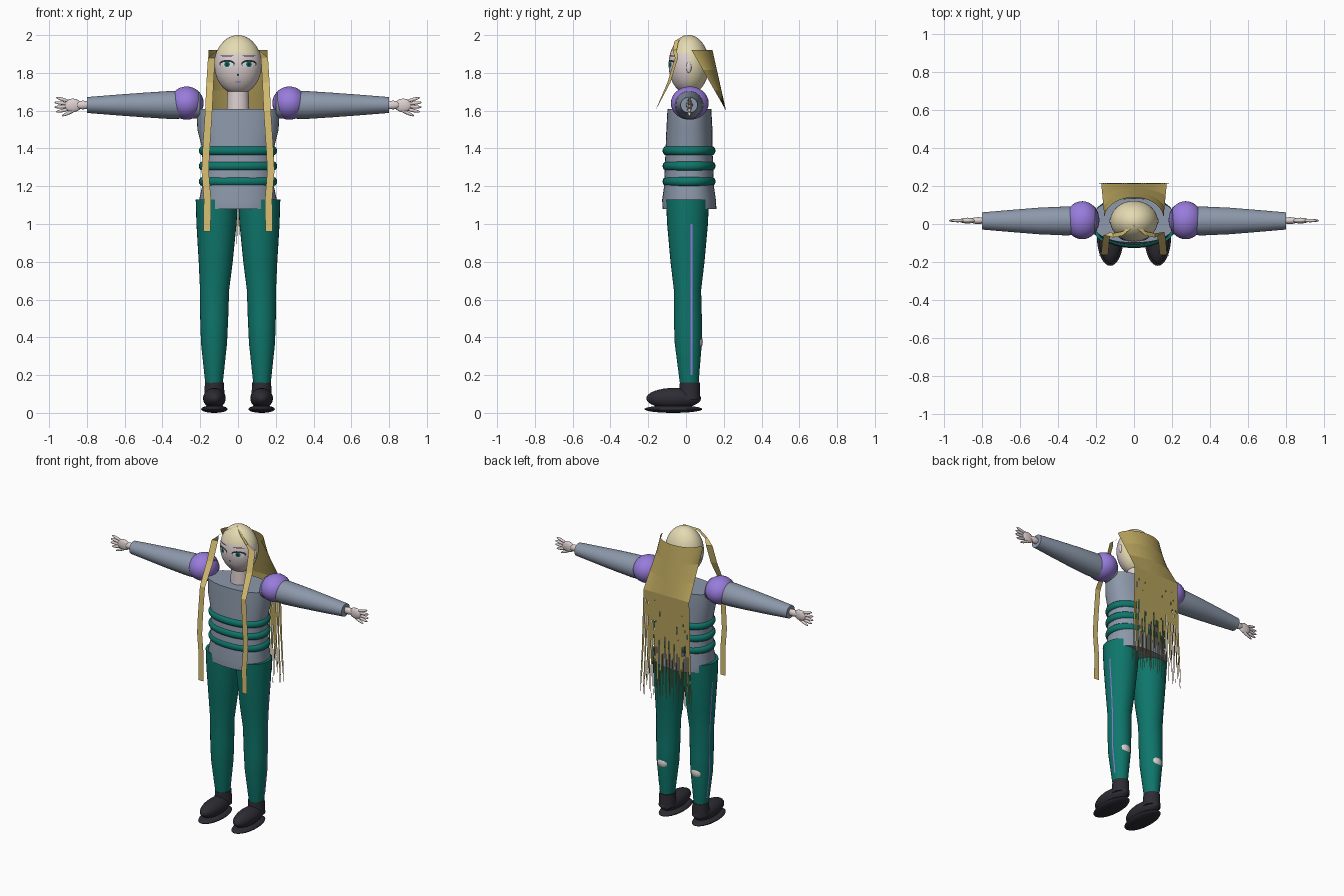
import bpy, bmesh, math, random
from mathutils import Vector

random.seed(4)
cube = bpy.data.objects.get("Cube")
if cube:
    bpy.data.objects.remove(cube, do_unlink=True)


def material(name, r, g, b):
    def lin(c):
        c /= 255
        return c / 12.92 if c < 0.04 else ((c + 0.055) / 1.055) ** 2.4
    col = (lin(r), lin(g), lin(b), 1)
    m = bpy.data.materials.new(name)
    m.use_nodes = True
    m.diffuse_color = col
    bsdf = m.node_tree.nodes["Principled BSDF"]
    bsdf.inputs["Base Color"].default_value = col
    bsdf.inputs["Roughness"].default_value = 0.8
    return m


SKIN = material("pale skin", 222, 208, 208)
CAP = material("cream blonde", 228, 218, 178)
LOCK = material("light blonde", 216, 192, 116)
BACK = material("dark blonde", 180, 160, 90)
GREY = material("slate grey", 140, 152, 170)
TEAL = material("teal", 14, 118, 107)
PURPLE = material("violet", 152, 124, 220)
BLACK = material("charcoal", 46, 44, 52)
WHITE = material("eye white", 240, 240, 245)


def finish(name, bm, mat, smooth=True):
    me = bpy.data.meshes.new(name)
    bm.to_mesh(me)
    bm.free()
    ob = bpy.data.objects.new(name, me)
    bpy.context.collection.objects.link(ob)
    me.materials.append(mat)
    if smooth:
        bpy.ops.object.select_all(action='DESELECT')
        ob.select_set(True)
        bpy.context.view_layer.objects.active = ob
        bpy.ops.object.shade_smooth_by_angle(angle=math.radians(40))
    return ob


def loft(name, rings, mat, axis='z', n=32, power=2.0):
    """Rings are (c1, c2, along, r1, r2); closed with flat caps."""
    bm = bmesh.new()
    rows = []
    for c1, c2, t, r1, r2 in rings:
        row = []
        for i in range(n):
            a = math.tau * i / n
            ca, sa = math.cos(a), math.sin(a)
            p = c1 + r1 * math.copysign(abs(ca) ** (2 / power), ca)
            q = c2 + r2 * math.copysign(abs(sa) ** (2 / power), sa)
            row.append(bm.verts.new((p, q, t) if axis == 'z' else (t, p, q)))
        rows.append(row)
    for a, b in zip(rows, rows[1:]):
        for i in range(n):
            j = (i + 1) % n
            bm.faces.new((a[i], a[j], b[j], b[i]))
    bm.faces.new(rows[0])
    bm.faces.new(rows[-1])
    bmesh.ops.recalc_face_normals(bm, faces=bm.faces)
    return finish(name, bm, mat)


def ball(name, loc, rad, mat, seg=32):
    bm = bmesh.new()
    bmesh.ops.create_uvsphere(bm, u_segments=seg, v_segments=seg // 2, radius=1)
    bmesh.ops.scale(bm, vec=rad, verts=bm.verts)
    bmesh.ops.translate(bm, vec=loc, verts=bm.verts)
    return finish(name, bm, mat)


def add_ribbon(bm, path):
    """Path items are (centre, half-width vector)."""
    prev = None
    for c, w in path:
        c, w = Vector(c), Vector(w)
        cur = bm.verts.new(c - w), bm.verts.new(c + w)
        if prev:
            bm.faces.new((prev[0], prev[1], cur[1], cur[0]))
        prev = cur


def ribbon(name, path, mat):
    bm = bmesh.new()
    add_ribbon(bm, path)
    return finish(name, bm, mat, False)


# Head with cap of hair coloured by position
HC, HR = Vector((0, 0.015, 1.843)), Vector((0.125, 0.107, 0.157))
head = ball("head", HC, HR, SKIN, 48)
head.data.materials.append(CAP)
for f in head.data.polygons:
    if f.center.z > 1.91 or f.center.y > 0.015:
        f.material_index = 1
loft("neck", [(0, 0.02, 1.6, 0.06, 0.055), (0, 0.02, 1.74, 0.055, 0.05)], SKIN)


def face_plate(name, x, z, rx, rz, lift, mat):
    """Thin oval lying on the front of the head."""
    bm = bmesh.new()

    def on_head(px, pz):
        d = 1 - (px / HR.x) ** 2 - ((pz - HC.z) / HR.z) ** 2
        return bm.verts.new((px, HC.y - HR.y * math.sqrt(max(d, 0)) - lift, pz))
    n, rows = 20, []
    for k in (0.35, 0.7, 1):
        rows.append([on_head(x + k * rx * math.cos(math.tau * i / n),
                             z + k * rz * math.sin(math.tau * i / n)) for i in range(n)])
    bm.faces.new(rows[0])
    for a, b in zip(rows, rows[1:]):
        for i in range(n):
            bm.faces.new((a[i], b[i], b[(i + 1) % n], a[(i + 1) % n]))
    finish(name, bm, mat)


face_plate("mouth", 0, 1.752, 0.016, 0.003, 0.002, PURPLE)
face_plate("nose", 0, 1.79, 0.006, 0.006, 0.002, BLACK)

# Torso, bands round the waist
loft("torso", [(0, 0.018, 1.08, 0.2, 0.143), (0, 0.016, 1.13, 0.205, 0.142),
               (0, 0.016, 1.2, 0.19, 0.132), (0, 0.016, 1.4, 0.19, 0.124),
               (0, 0.018, 1.5, 0.215, 0.122), (0, 0.018, 1.61, 0.22, 0.116)],
     GREY, n=48, power=2.3)
for k, z in enumerate((1.225, 1.307, 1.388)):
    arc = [math.pi * (i / 8 - 0.5) for i in range(9)]
    loft(f"waist_band_{k + 1}",
         [(0, 0.016, z + 0.024 * math.sin(a), 0.187 + 0.02 * math.cos(a),
           0.12 + 0.02 * math.cos(a)) for a in arc], TEAL, n=48, power=2.2)

# Leg sections: x, y, z, x radius, y radius
LEG = [(0.127, 0.018, 0.14, 0.044, 0.048), (0.127, 0.016, 0.2, 0.051, 0.054),
       (0.127, 0.012, 0.37, 0.069, 0.072), (0.126, 0.01, 0.5, 0.074, 0.074),
       (0.124, 0.008, 0.65, 0.077, 0.072), (0.118, 0.008, 0.8, 0.09, 0.09),
       (0.114, 0.008, 1.0, 0.106, 0.108), (0.112, 0.008, 1.13, 0.112, 0.114)]

for side, s in (("left", 1), ("right", -1)):
    # Eyes and brows
    x = 0.058 * s
    face_plate(side + "_lashes", x, 1.849, 0.041, 0.02, 0.002, BLACK)
    face_plate(side + "_eye", x, 1.844, 0.036, 0.015, 0.003, WHITE)
    face_plate(side + "_iris", x, 1.845, 0.015, 0.015, 0.004, TEAL)
    face_plate(side + "_pupil", x, 1.845, 0.008, 0.009, 0.005, BLACK)
    face_plate(side + "_brow", x, 1.89, 0.035, 0.003, 0.003, BLACK)
    ball(side + "_ear", (0.122 * s, 0.015, 1.83), (0.008, 0.014, 0.03), SKIN, 16)

    # Arm, shoulder and hand
    loft(side + "_arm", [(0.016, 1.63, t * s, a, b) for t, a, b in (
        (0.2, 0.07, 0.07), (0.36, 0.076, 0.074), (0.5, 0.07, 0.065),
        (0.65, 0.058, 0.054), (0.8, 0.045, 0.042))], GREY, axis='x')
    ball(side + "_shoulder_puff", (0.272 * s, 0.02, 1.64), (0.09, 0.1, 0.088), PURPLE)
    ball(side + "_wrist", (0.82 * s, 0.018, 1.63), (0.045, 0.018, 0.023), SKIN, 16)
    ball(side + "_palm", (0.875 * s, 0.018, 1.628), (0.046, 0.015, 0.036), SKIN, 20)
    bm = bmesh.new()
    tips = [((0.895, 1.608 + 0.014 * k), (0.97 - 0.01 * abs(k - 1.5), 1.595 + 0.024 * k))
            for k in range(4)] + [((0.86, 1.605), (0.925, 1.575))]
    for a, b in tips:
        p, q = Vector((a[0] * s, 0.018, a[1])), Vector((b[0] * s, 0.018, b[1]))
        geo = bmesh.ops.create_uvsphere(bm, u_segments=12, v_segments=8, radius=1)["verts"]
        bmesh.ops.scale(bm, vec=(0.009, 0.009, (q - p).length / 2 + 0.008), verts=geo)
        turn = (q - p).to_track_quat('Z', 'Y').to_matrix()
        bmesh.ops.rotate(bm, matrix=turn, verts=geo)
        bmesh.ops.translate(bm, vec=(p + q) / 2, verts=geo)
    finish(side + "_fingers", bm, SKIN)

    # Leg, side stripe, bare calf patch
    loft(side + "_leg", [(c * s, y, z, a, b) for c, y, z, a, b in LEG], TEAL)
    stripe = [((s * (c + a * math.sqrt(1 - ((0.03 - y) / b) ** 2) + 0.003), 0.03, z),
               (0, 0.005, 0)) for c, y, z, a, b in LEG[1:-1]]
    ribbon(side + "_leg_stripe", stripe, PURPLE)
    ball(side + "_calf_patch", (0.127 * s, 0.052, 0.375), (0.045, 0.037, 0.045), SKIN, 16)

    # Shoe
    loft(side + "_ankle", [(0.125 * s, 0.02, 0.07, 0.055, 0.055),
                           (0.125 * s, 0.02, 0.16, 0.05, 0.053)], BLACK)
    ball(side + "_shoe", (0.125 * s, -0.065, 0.077), (0.06, 0.145, 0.055), BLACK)
    ball(side + "_sole", (0.125 * s, -0.067, 0.02), (0.07, 0.153, 0.02), BLACK)

    # Long front locks falling from the parting
    lock = [(0, 0, 1.998), (0.06, -0.05, 1.968), (0.11, -0.06, 1.92), (0.14, -0.05, 1.88),
            (0.148, -0.09, 1.75), (0.155, -0.162, 1.6), (0.168, -0.165, 1.4),
            (0.174, -0.165, 1.28), (0.162, -0.165, 1.13), (0.164, -0.165, 0.96)]
    path = []
    for k, (px, py, pz) in enumerate(lock):
        w = (0, 0.011, 0) if k < 3 else (0.019, 0.008 if k < 5 else 0, 0)
        path.append(((px * s, py, pz), w))
    ribbon(side + "_front_lock", path, LOCK)

# Back hair: narrow strips, curved at the head and flat below, with ragged ends
bm = bmesh.new()
COUNT = 36
for i in range(COUNT):
    u = 2 * (i + 0.5) / COUNT - 1
    a = u * math.pi / 2
    du = 1 / COUNT
    sweep = Vector((0.155 * math.cos(a), -0.11 * math.sin(a), 0)) * (math.pi / 2 * du)
    top = Vector((0.155 * math.sin(a), 0.03 + 0.11 * math.cos(a), 1.92))
    low = Vector((0.172 * u, 0.212, 1.6))
    flat = Vector((0.172 * du, 0, 0))
    path = [(top.lerp(low, t), sweep.lerp(flat, t) * 1.04) for t in (0, 0.33, 0.67, 1)]
    split = random.uniform(1.15, 1.35)
    path.append(((0.183 * u, 0.214, split), (0.183 * du, 0, 0)))
    path.append(((0.192 * u, 0.216, split - 0.15), (0.12 * du, 0, 0)))
    path.append(((0.2 * u, 0.217, random.uniform(0.84, 1.02)), (0.04 * du, 0, 0)))
    add_ribbon(bm, path)
finish("back_hair", bm, BACK, False)
